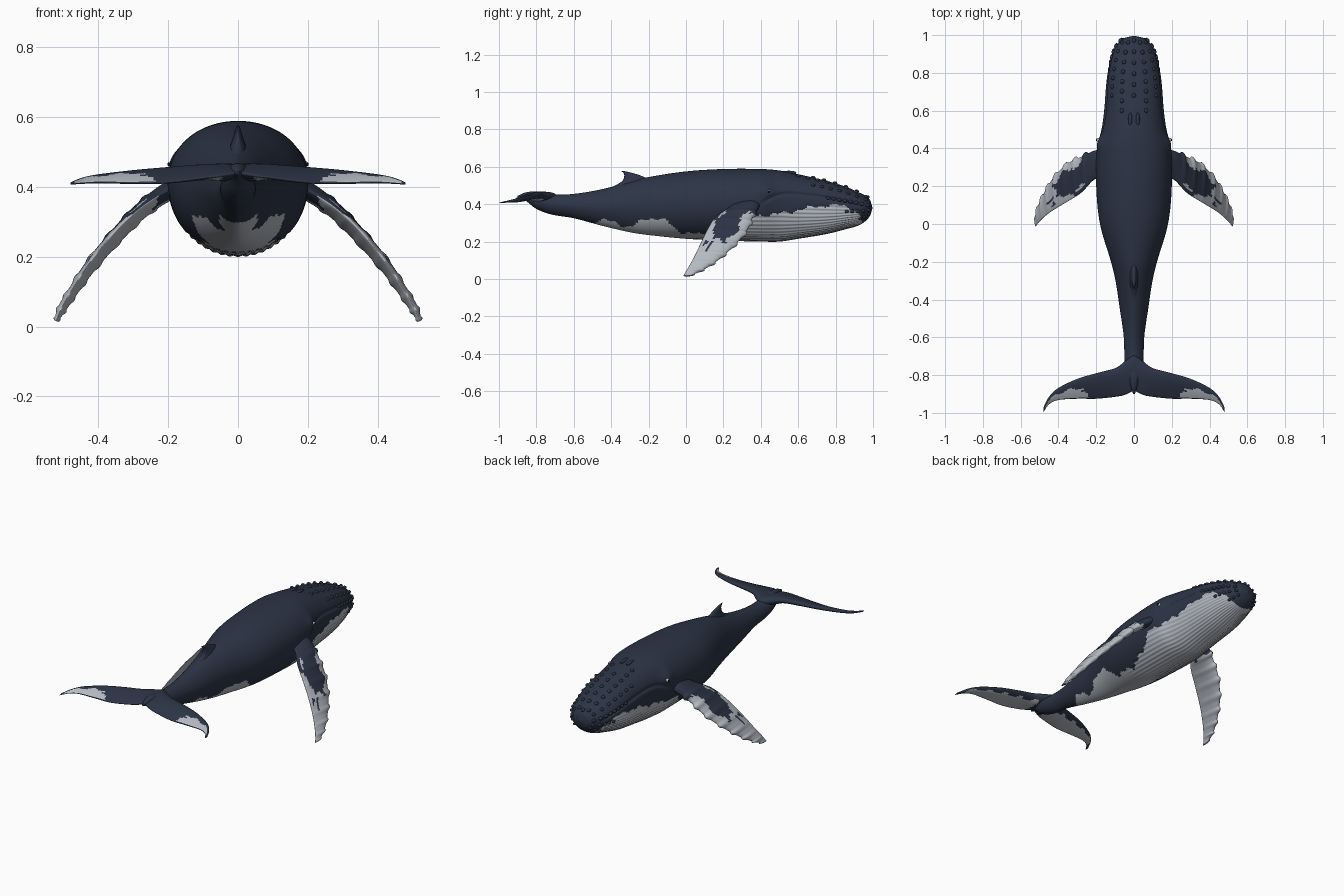
import bpy, bmesh, math
from mathutils import Vector

cube = bpy.data.objects.get("Cube")
if cube:
    bpy.data.objects.remove(cube)


def material(name, rgb):
    m = bpy.data.materials.new(name)
    m.use_nodes = True
    m.diffuse_color = (*rgb, 1)
    bsdf = next(n for n in m.node_tree.nodes if n.type == 'BSDF_PRINCIPLED')
    bsdf.inputs["Base Color"].default_value = (*rgb, 1)
    bsdf.inputs["Roughness"].default_value = 0.6
    return m


DARK = material("deep slate blue", (0.025, 0.034, 0.06))
PALE = material("pale grey white", (0.46, 0.49, 0.54))
BLACK = material("eye black", (0.004, 0.004, 0.005))


def curve(rows, t):
    """Smooth interpolation of a table whose first column is the key."""
    i = 0
    while i < len(rows) - 2 and t > rows[i + 1][0]:
        i += 1

    def slope(j, c):
        a, b = rows[max(j - 1, 0)], rows[min(j + 1, len(rows) - 1)]
        return (b[c] - a[c]) / (b[0] - a[0])

    p, q = rows[i], rows[i + 1]
    h = q[0] - p[0]
    s = min(max((t - p[0]) / h, 0), 1)
    out = []
    for c in range(1, len(p)):
        out.append((2 * s**3 - 3 * s**2 + 1) * p[c] + (s**3 - 2 * s**2 + s) * h * slope(i, c)
                   + (3 * s**2 - 2 * s**3) * q[c] + (s**3 - s**2) * h * slope(i + 1, c))
    return out


def finish(bm, name, mats, mirror=False):
    bmesh.ops.recalc_face_normals(bm, faces=bm.faces)
    me = bpy.data.meshes.new(name)
    bm.to_mesh(me)
    bm.free()
    ob = bpy.data.objects.new(name, me)
    bpy.context.collection.objects.link(ob)
    for m in mats:
        me.materials.append(m)
    for p in me.polygons:
        p.use_smooth = True
    if mirror:
        ob.modifiers.new("Mirror", 'MIRROR').use_clip = True
    return ob


def loft(bm, rings, paint):
    """Skin closed rings; paint(ring, side) gives the material index."""
    vs = [[bm.verts.new(p) for p in r] for r in rings]
    n = len(rings[0])
    for i in range(len(vs) - 1):
        for k in range(n):
            j = (k + 1) % n
            f = bm.faces.new((vs[i][k], vs[i][j], vs[i + 1][j], vs[i + 1][k]))
            f.material_index = paint(i, k)
    return vs


# Body sections: y, top, widest height, bottom, half width, roundness
BODY = [
    (-.9, .445, .44, .435, .004, 2), (-.86, .462, .44, .42, .02, 2),
    (-.8, .468, .425, .375, .04, 2), (-.72, .452, .4, .345, .05, 1.8),
    (-.6, .455, .39, .325, .054, 1.7), (-.45, .48, .385, .285, .075, 1.7),
    (-.3, .52, .39, .25, .098, 1.8), (-.2, .545, .395, .235, .122, 1.9),
    (0, .575, .4, .215, .18, 2), (.2, .588, .41, .205, .2, 2),
    (.4, .588, .42, .2, .196, 2.1), (.5, .58, .42, .2, .172, 2.1),
    (.6, .56, .41, .215, .158, 2.2), (.75, .525, .4, .24, .146, 2.3),
    (.85, .495, .39, .265, .13, 2.2), (.92, .465, .385, .285, .108, 2.1),
    (.96, .445, .38, .31, .083, 2), (.985, .42, .38, .34, .05, 2),
    (.996, .385, .38, .375, .003, 2)]
# Upper edge of the pale belly, and the line of the mouth
BELLY = [(-.56, .2), (-.5, .305), (-.4, .305), (-.3, .28), (-.22, .32), (-.12, .31),
         (-.03, .25), (.1, .24), (.25, .27), (.35, .33), (.5, .345), (.7, .385),
         (.85, .385), (.93, .33), (.96, .2)]
MOUTH = [(.36, .36), (.43, .42), (.52, .455), (.65, .45), (.8, .425), (.97, .375)]
SEGS, RINGS, GROOVES = 208, 230, 26


def spow(v, e):
    return math.copysign(abs(v) ** e, v)


def belly_edge(y):
    wobble = .007 * math.sin(41 * y) + .005 * math.sin(97 * y + 1)
    return curve(BELLY, y)[0] + wobble


def body_ring(y, angles):
    top, mid, bot, hw, p = curve(BODY, y)
    edge, lip = belly_edge(y), curve(MOUTH, y)[0]
    ring = []
    for a in angles:
        x = hw * spow(math.cos(a), 2 / p)
        s = spow(math.sin(a), 2 / p)
        z = mid + s * (top - mid if s > 0 else mid - bot)
        d = 0
        # throat pleats
        if math.sin(a) < 0 and z < edge + .01 and .02 < y < .95:
            fade = min(1, (y - .02) / .15, (.95 - y) / .06)
            d -= .0045 * fade * (1 - math.cos(2 * GROOVES * a)) / 2
        # mouth crease and brow bulge
        if .38 < y < .95:
            fade = min(1, (y - .38) / .05, (.95 - y) / .05)
            d -= .008 * fade * math.exp(-((z - lip) / .009) ** 2)
        d += .01 * math.exp(-((y - .43) / .04) ** 2 - ((z - .475) / .035) ** 2)
        v = Vector((x, 0, z - mid))
        v += v.normalized() * d
        ring.append(Vector((v.x, y, v.z + mid)))
    return ring


ys = [.048 - .948 * math.cos(math.pi * i / RINGS) for i in range(RINGS + 1)]
angles = [2 * math.pi * k / SEGS for k in range(SEGS)]
rings = [body_ring(y, angles) for y in ys]


def body_paint(i, k):
    p = rings[i][k]
    return int(-.56 < p.y < .96 and p.z < belly_edge(p.y) and math.sin(angles[k]) < .1)


bm = bmesh.new()
skin = loft(bm, rings, body_paint)
bm.faces.new(skin[0])
bm.faces.new(skin[-1])
finish(bm, "body", [DARK, PALE])


# Fins: rows of station, x, lead y, lead z, trail y, trail z, half thickness
def fin(name, rows, paint, knobs=0, steps=90, n=40):
    rows = [(i, *r) for i, r in enumerate(rows)]
    last = len(rows) - 1
    ts = [last * i / steps for i in range(steps + 1)]
    data = [curve(rows, t) for t in ts]
    mids = [Vector((d[0], (d[1] + d[3]) / 2, (d[2] + d[4]) / 2)) for d in data]
    out = []
    for i, (x, ly, lz, ty, tz, th) in enumerate(data):
        bump = knobs * max(0, math.sin(ts[i] * 8.5)) * (ts[i] > 1.2)
        lead, trail = Vector((x, ly + bump, lz)), Vector((x, ty, tz))
        span = mids[min(i + 1, steps)] - mids[max(i - 1, 0)]
        up = span.cross(trail - lead).normalized()
        if up.z < 0:
            up = -up
        ring = []
        for k in range(n):
            u = 2 * math.pi * k / n
            c = (1 - math.cos(u)) / 2
            ring.append(lead.lerp(trail, c) + up * math.sin(u) * (1.35 - .8 * c) * (th + bump * .3))
        out.append(ring)

    def side(i, k):
        u = 2 * math.pi * (k + .5) / n
        x = data[i][0]
        return int(paint(x, (1 - math.cos(u)) / 2, u < math.pi))

    bm = bmesh.new()
    vs = loft(bm, out, side)
    bm.faces.new(vs[-1])
    return finish(bm, name, [DARK, PALE], mirror=True)


def flipper_paint(x, c, upper):
    w = .025 * math.sin(60 * x + 9 * c) + .015 * math.sin(23 * c + 5)
    if not upper:
        return x > .235 + w
    patch = .28 + 2 * w < c < .86 + w and x < .41 + w
    return x > .275 + w and not patch


def fluke_paint(x, c, upper):
    w = .012 * math.sin(70 * x) + .01 * math.sin(31 * c)
    if upper:
        return .23 + w + .1 * (1 - c) < x < .468 and .42 + 3 * w < c < .95
    return .05 + w < x < .45 and .22 + 3 * w < c < .97


fin("flippers", [
    (.15, .4, .41, .245, .41, .03), (.21, .388, .38, .235, .385, .026),
    (.28, .355, .325, .165, .34, .022), (.35, .32, .25, .12, .275, .019),
    (.42, .25, .17, .078, .19, .017), (.47, .17, .1, .042, .115, .014),
    (.505, .09, .048, .008, .055, .012), (.521, .02, .016, -.015, .016, .005)],
    flipper_paint, knobs=.014)
fin("tail_flukes", [
    (0, -.69, .44, -.882, .44, .026), (.05, -.728, .447, -.905, .432, .024),
    (.1, -.763, .453, -.915, .424, .019), (.2, -.79, .45, -.925, .412, .015),
    (.3, -.82, .443, -.925, .41, .012), (.4, -.868, .432, -.932, .412, .009),
    (.45, -.915, .422, -.955, .41, .007), (.48, -.972, .411, -.998, .408, .003)],
    fluke_paint)

# Dorsal fin: height, lead y, trail y, half thickness
DORSAL = [(.48, -.15, -.42, .032), (.52, -.185, -.345, .022),
          (.55, -.235, -.33, .012), (.568, -.29, -.335, .007), (.577, -.33, -.346, .002)]
dorsal_rings = []
for i in range(25):
    z = DORSAL[0][0] + (DORSAL[-1][0] - DORSAL[0][0]) * i / 24
    lead, trail, th = curve(DORSAL, z)
    us = [2 * math.pi * k / 24 for k in range(24)]
    dorsal_rings.append([(th * math.sin(u), (lead + trail) / 2 + (lead - trail) / 2 * math.cos(u), z)
                         for u in us])
bm = bmesh.new()
bm.faces.new(loft(bm, dorsal_rings, lambda i, k: 0)[-1])
finish(bm, "dorsal_fin", [DARK])


def blob(bm, centre, radius, scale=(1, 1, 1)):
    new = bmesh.ops.create_icosphere(bm, subdivisions=2, radius=radius)["verts"]
    bmesh.ops.scale(bm, vec=scale, verts=new)
    bmesh.ops.translate(bm, vec=centre, verts=new)


# Head knobs: ring angle in degrees, first y, last y, count, radius
bm = bmesh.new()
for deg, first, last, count, r in [(90, .68, .97, 6, .011), (68, .6, .96, 8, .011),
                                   (42, .68, .96, 7, .01), (14, .76, .97, 8, .011),
                                   (-12, .86, .975, 5, .01), (-40, .93, .975, 3, .009)]:
    for i in range(count):
        y = first + (last - first) * i / (count - 1)
        for a in {deg, 180 - deg}:
            blob(bm, body_ring(y, [math.radians(a)])[0], r, (1, 1.15, .9))
finish(bm, "head_knobs", [DARK])

# Blowhole ridges
bm = bmesh.new()
for s in (-1, 1):
    blob(bm, (s * .02, .55, .568), .016, (.7, 2.6, .7))
finish(bm, "blowhole_ridges", [DARK])

# Eyes
for name, out, r, mat in [("eye_white", 0, .011, PALE), ("eye_pupil", .006, .0075, BLACK)]:
    bm = bmesh.new()
    p = body_ring(.445, [math.radians(14)])[0]
    for s in (-1, 1):
        blob(bm, (s * (p.x + out), p.y, p.z), r)
    finish(bm, name + "s", [mat])
